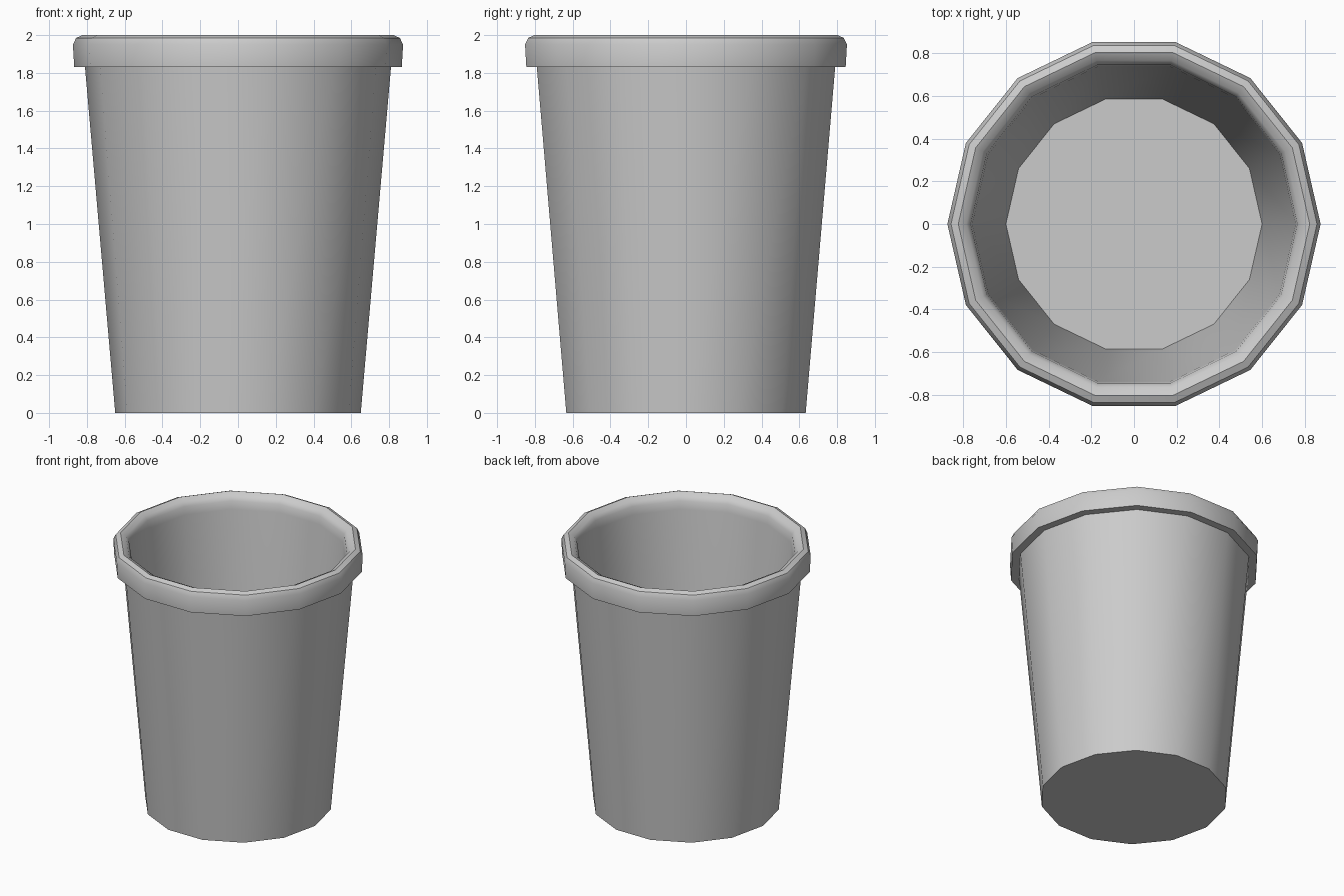
import bpy, bmesh, math

if "Cube" in bpy.data.objects:
    bpy.data.objects.remove(bpy.data.objects["Cube"])

SIDES = 14

# Cup cross-section (radius, height): outside wall, rolled rim, inside wall, floor
profile = [
    (0.65, 0.0), (0.81, 1.83),
    (0.867, 1.83), (0.874, 1.95), (0.857, 1.985), (0.823, 2.0),
    (0.785, 1.982), (0.765, 1.95), (0.757, 1.89),
    (0.60, 0.05),
]


def lathe(name, points, sides):
    bm = bmesh.new()
    rings = []
    for r, z in points:
        rings.append([bm.verts.new((r * math.cos(2 * math.pi * i / sides),
                                    r * math.sin(2 * math.pi * i / sides), z))
                      for i in range(sides)])
    for a, b in zip(rings, rings[1:]):
        for i in range(sides):
            j = (i + 1) % sides
            bm.faces.new((a[i], a[j], b[j], b[i]))
    # Underside and inner floor
    bm.faces.new(rings[0][::-1])
    bm.faces.new(rings[-1])
    bmesh.ops.recalc_face_normals(bm, faces=bm.faces)
    mesh = bpy.data.meshes.new(name)
    bm.to_mesh(mesh)
    bm.free()
    obj = bpy.data.objects.new(name, mesh)
    bpy.context.collection.objects.link(obj)
    return obj


cup = lathe("cup", profile, SIDES)
bpy.context.view_layer.objects.active = cup
cup.select_set(True)
bpy.ops.object.shade_smooth_by_angle(angle=math.radians(40))
